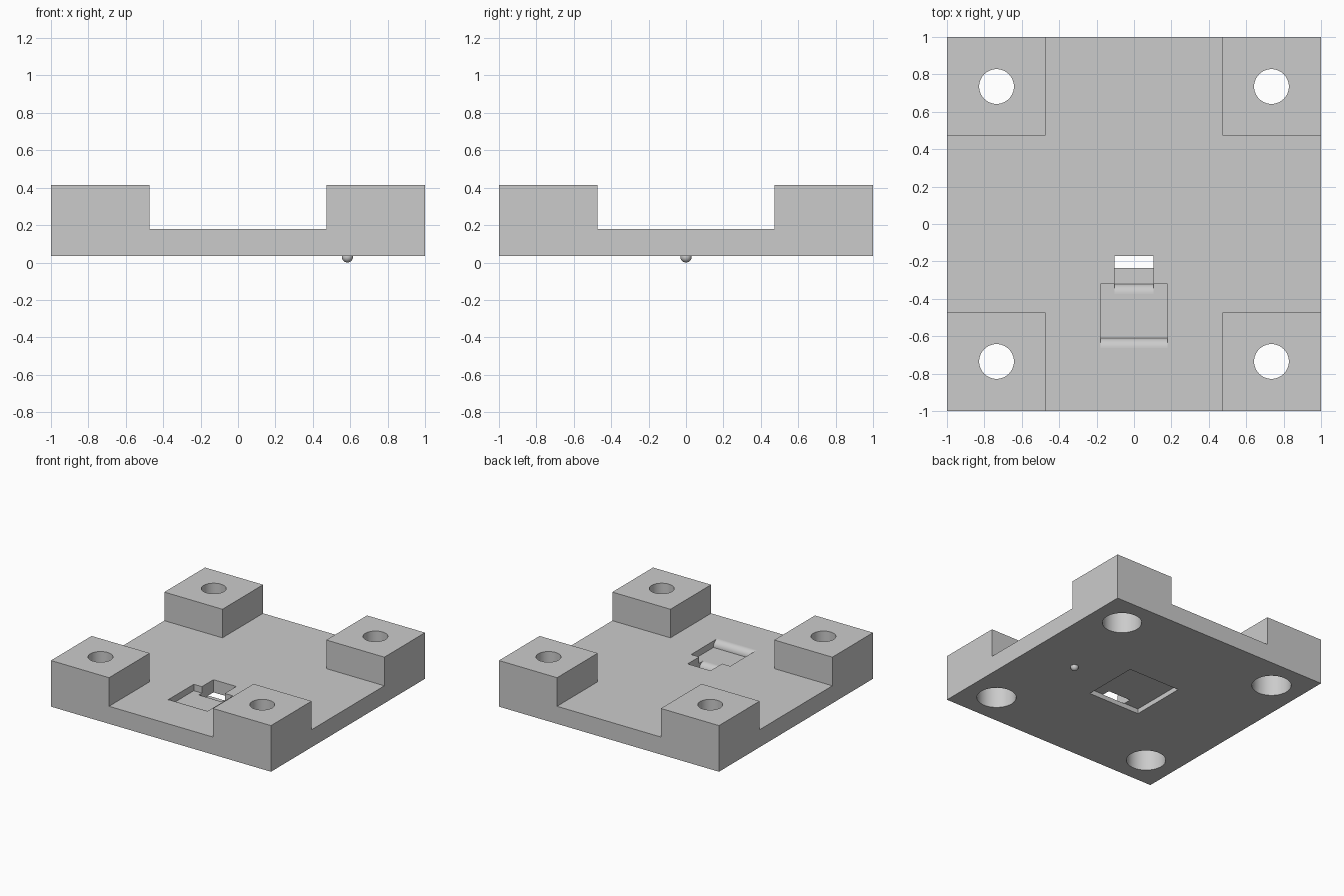
import bpy, bmesh, math
from mathutils import Vector

if "Cube" in bpy.data.objects:
    bpy.data.objects.remove(bpy.data.objects["Cube"], do_unlink=True)

BOTTOM, DECK, TOP = 0.036, 0.18, 0.415   # plate underside, plate top, foot top
FOOT = 0.472                             # inner edge of the corner blocks
HOLE = 0.735                             # screw hole offset
STEP = 0.053                             # depth of each channel step

grey = bpy.data.materials.new("light_grey")
grey.use_nodes = True
colour = (0.6, 0.6, 0.6, 1)
grey.diffuse_color = colour
grey.node_tree.nodes["Principled BSDF"].inputs["Base Color"].default_value = colour


def new_object(name, bm):
    bmesh.ops.recalc_face_normals(bm, faces=bm.faces)
    mesh = bpy.data.meshes.new(name)
    bm.to_mesh(mesh)
    bm.free()
    mesh.materials.append(grey)
    obj = bpy.data.objects.new(name, mesh)
    bpy.context.collection.objects.link(obj)
    return obj


def add_box(bm, low, high):
    verts = bmesh.ops.create_cube(bm, size=1)["verts"]
    low, high = Vector(low), Vector(high)
    bmesh.ops.scale(bm, verts=verts, vec=high - low)
    bmesh.ops.translate(bm, verts=verts, vec=(low + high) / 2)


def cylinder_cutter(name, x, y, radius, z0, z1):
    bm = bmesh.new()
    verts = bmesh.ops.create_cone(bm, cap_ends=True, segments=48, radius1=radius,
                                  radius2=radius, depth=z1 - z0)["verts"]
    bmesh.ops.translate(bm, verts=verts, vec=(x, y, (z0 + z1) / 2))
    return new_object(name, bm)


def channel_cutter(name, half_width, back, front, upper):
    """Side profile with a rounded front lip, extruded across x."""
    floor = upper - STEP
    points = [(back, TOP), (back, floor)]
    for i in range(13):
        a = math.pi / 2 * i / 12
        points.append((front - STEP + STEP * math.cos(a), floor + STEP * math.sin(a)))
    points.append((front - STEP, TOP))
    bm = bmesh.new()
    face = bm.faces.new([bm.verts.new((-half_width, y, z)) for y, z in points])
    grown = bmesh.ops.extrude_face_region(bm, geom=[face])["geom"]
    moved = [g for g in grown if isinstance(g, bmesh.types.BMVert)]
    bmesh.ops.translate(bm, verts=moved, vec=(2 * half_width, 0, 0))
    return new_object(name, bm)


# Plate with four raised corner blocks
bm = bmesh.new()
add_box(bm, (-1, -1, BOTTOM), (1, 1, DECK))
for axis in ((1, 0, 0), (0, 1, 0)):
    for side in (-FOOT, FOOT):
        bmesh.ops.bisect_plane(bm, geom=bm.verts[:] + bm.edges[:] + bm.faces[:],
                               plane_co=Vector(axis) * side, plane_no=axis)
bm.normal_update()
corners = []
for f in bm.faces:
    c = f.calc_center_median()
    if f.normal.z > 0.9 and min(abs(c.x), abs(c.y)) > FOOT:
        corners.append(f)
for f in bmesh.ops.extrude_discrete_faces(bm, faces=corners)["faces"]:
    bmesh.ops.translate(bm, verts=f.verts[:], vec=(0, 0, TOP - DECK))
bmesh.ops.remove_doubles(bm, verts=bm.verts, dist=0.0001)
bmesh.ops.dissolve_limit(bm, angle_limit=0.01, verts=bm.verts, edges=bm.edges)
plate = new_object("mounting_plate", bm)

# Counterbored screw holes
cutters = []
for x in (-HOLE, HOLE):
    for y in (-HOLE, HOLE):
        cutters.append(cylinder_cutter("screw_hole", x, y, 0.093, -0.1, 0.6))
        cutters.append(cylinder_cutter("counterbore", x, y, 0.148, -0.1, BOTTOM + 0.22))

# Square recess underneath
bm = bmesh.new()
add_box(bm, (-0.236, -0.236, -0.1), (0.236, 0.236, DECK - 2 * STEP + 0.002))
cutters.append(new_object("recess", bm))

# Stepped cable channel
cutters.append(channel_cutter("wide_channel", 0.178, -0.32, -0.61, DECK))
cutters.append(channel_cutter("narrow_channel", 0.104, -0.17, -0.32, DECK - STEP))

# Cut everything out of the plate
bpy.context.view_layer.objects.active = plate
for cutter in cutters:
    mod = plate.modifiers.new("cut", "BOOLEAN")
    mod.operation, mod.solver, mod.object = "DIFFERENCE", "EXACT", cutter
    bpy.ops.object.modifier_apply(modifier=mod.name)
    bpy.data.objects.remove(cutter, do_unlink=True)

# Small locating bump underneath
bm = bmesh.new()
bmesh.ops.create_uvsphere(bm, u_segments=24, v_segments=14, radius=0.03)
bmesh.ops.translate(bm, verts=bm.verts, vec=(0.585, 0, 0.03))
bump = new_object("locating_bump", bm)

# Smooth the rounds, keep the flat faces flat
for obj in (plate, bump):
    bpy.ops.object.select_all(action="DESELECT")
    obj.select_set(True)
    bpy.context.view_layer.objects.active = obj
    bpy.ops.object.shade_smooth_by_angle(angle=math.radians(30))
for poly in plate.data.polygons:
    if max(abs(n) for n in poly.normal) > 0.9995:
        poly.use_smooth = False
